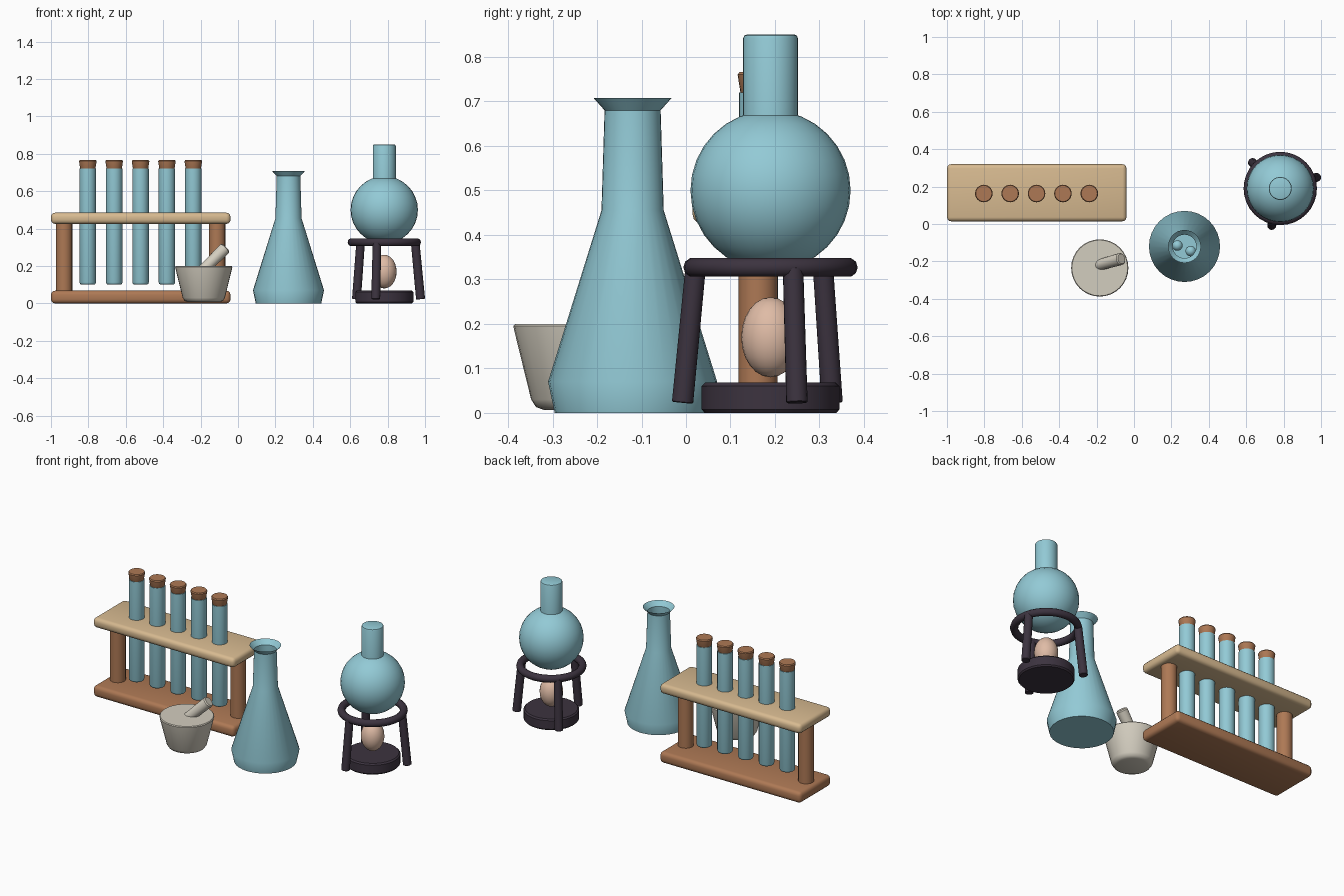
import bpy, bmesh, math
from mathutils import Vector

old = bpy.data.objects.get("Cube")
if old:
    bpy.data.objects.remove(old, do_unlink=True)


def material(name, rgb):
    m = bpy.data.materials.new(name)
    m.use_nodes = True
    m.diffuse_color = (*rgb, 1)
    m.node_tree.nodes["Principled BSDF"].inputs["Base Color"].default_value = (*rgb, 1)
    return m


GLASS = material("blue_glass", (0.29, 0.59, 0.67))
BROWN = material("brown_wood", (0.42, 0.19, 0.09))
TAN = material("pale_wood", (0.68, 0.49, 0.28))
IRON = material("dark_iron", (0.045, 0.033, 0.05))
STONE = material("grey_stone", (0.65, 0.61, 0.52))
FLAME = material("pale_flame", (0.74, 0.50, 0.38))


def finish(bm, name, mat, loc=(0, 0, 0)):
    bmesh.ops.recalc_face_normals(bm, faces=bm.faces)
    mesh = bpy.data.meshes.new(name)
    bm.to_mesh(mesh)
    bm.free()
    ob = bpy.data.objects.new(name, mesh)
    bpy.context.collection.objects.link(ob)
    mesh.materials.append(mat)
    ob.location = loc
    bpy.ops.object.select_all(action="DESELECT")
    ob.select_set(True)
    bpy.context.view_layer.objects.active = ob
    bpy.ops.object.shade_smooth_by_angle(angle=math.radians(40))
    return ob


def lathe(name, profile, mat, loc, sides=32, top=True):
    """Turn (radius, height) points round z, closing the ends."""
    bm = bmesh.new()
    rings = [[bm.verts.new((r * math.cos(a), r * math.sin(a), z))
              for a in (2 * math.pi * i / sides for i in range(sides))]
             for r, z in profile]
    for low, high in zip(rings, rings[1:]):
        for i in range(sides):
            j = (i + 1) % sides
            bm.faces.new((low[i], low[j], high[j], high[i]))
    bm.faces.new(rings[0][::-1])
    if top:
        bm.faces.new(rings[-1])
    return finish(bm, name, mat, loc)


def board(name, mat, z0, z1):
    bm = bmesh.new()
    bmesh.ops.create_cube(bm, size=1)
    bmesh.ops.scale(bm, vec=(0.96, 0.305, z1 - z0), verts=bm.verts)
    bmesh.ops.bevel(bm, geom=bm.edges[:], offset=0.022, segments=3,
                    profile=0.5, affect="EDGES")
    return finish(bm, name, mat, (-0.52, 0.167, (z0 + z1) / 2))


def ball(name, mat, loc, rx, rz, segs=32):
    bm = bmesh.new()
    bmesh.ops.create_uvsphere(bm, u_segments=segs, v_segments=segs // 2, radius=1)
    bmesh.ops.scale(bm, vec=(rx, rx, rz), verts=bm.verts)
    return finish(bm, name, mat, loc)


def rod(name, mat, a, b, ra, rb, soft=0.005):
    """Tapered rod with softened ends from a to b."""
    a, b = Vector(a), Vector(b)
    h = (b - a).length
    ob = lathe(name, [(ra - soft, 0), (ra, soft), (rb, h - soft), (rb - soft, h)],
               mat, a, 20)
    ob.rotation_euler = (b - a).to_track_quat("Z", "Y").to_euler()
    return ob


# Test tube rack
board("rack_base", BROWN, 0, 0.068)
board("rack_top", TAN, 0.425, 0.485)
for side, x in (("right", -0.93), ("left", -0.112)):
    rod("rack_post_" + side, BROWN, (x, 0.162, 0.05), (x, 0.162, 0.45), 0.044, 0.044)

# Test tubes and corks
for i in range(5):
    spot = (-0.803 + 0.141 * i, 0.163, 0)
    lathe(f"test_tube_{i + 1}", [(0.034, 0.1), (0.041, 0.104), (0.044, 0.112),
                                 (0.044, 0.72)], GLASS, spot, 24)
    lathe(f"cork_{i + 1}", [(0.038, 0.712), (0.040, 0.716), (0.047, 0.76),
                            (0.043, 0.766)], BROWN, spot, 24)

# Conical flask, open at the mouth, with bubbles inside
lathe("conical_flask", [(0.175, 0), (0.19, 0.07), (0.07, 0.455), (0.063, 0.68),
                        (0.088, 0.708)], GLASS, (0.27, -0.12, 0), top=False)
ball("flask_bubble_right", GLASS, (0.232, -0.115, 0.43), 0.028, 0.028, 16)
ball("flask_bubble_left", GLASS, (0.303, -0.145, 0.455), 0.028, 0.028, 16)

# Mortar and pestle
lathe("mortar", [(0.085, 0.007), (0.102, 0.013), (0.113, 0.03), (0.151, 0.185),
                 (0.153, 0.195), (0.149, 0.2)], STONE, (-0.183, -0.235, 0))
rod("pestle", STONE, (-0.2, -0.223, 0.165), (-0.067, -0.186, 0.297), 0.029, 0.033, 0.006)

# Burner under the tripod
cx, cy = 0.782, 0.19
lathe("burner_base", [(0.148, 0), (0.155, 0.008), (0.155, 0.06), (0.147, 0.068)],
      IRON, (cx, cy, 0))
ball("flame", FLAME, (cx, cy, 0.17), 0.066, 0.09, 24)

# Tripod ring and splayed legs
bm = bmesh.new()
big, small, n, k = 0.174, 0.022, 32, 10
grid = []
for i in range(n):
    t = 2 * math.pi * i / n
    row = []
    for j in range(k):
        p = 2 * math.pi * j / k
        r = big + small * math.cos(p)
        row.append(bm.verts.new((r * math.cos(t), r * math.sin(t), small * math.sin(p))))
    grid.append(row)
for i in range(n):
    for j in range(k):
        i2, j2 = (i + 1) % n, (j + 1) % k
        bm.faces.new((grid[i][j], grid[i2][j], grid[i2][j2], grid[i][j2]))
finish(bm, "tripod_ring", IRON, (cx, cy, 0.327))

for i in range(3):
    t = math.radians(17 + 120 * i)
    c, s = math.cos(t), math.sin(t)
    rod(f"tripod_leg_{i + 1}", IRON, (cx + 0.203 * c, cy + 0.203 * s, 0.023),
        (cx + 0.173 * c, cy + 0.173 * s, 0.325), 0.024, 0.023, 0.002)

# Round flask resting in the ring
ball("round_flask_bulb", GLASS, (cx, cy, 0.5), 0.18, 0.18)
lathe("round_flask_neck", [(0.0615, 0.62), (0.0615, 0.842), (0.059, 0.848),
                           (0.054, 0.85)], GLASS, (cx, cy, 0))
